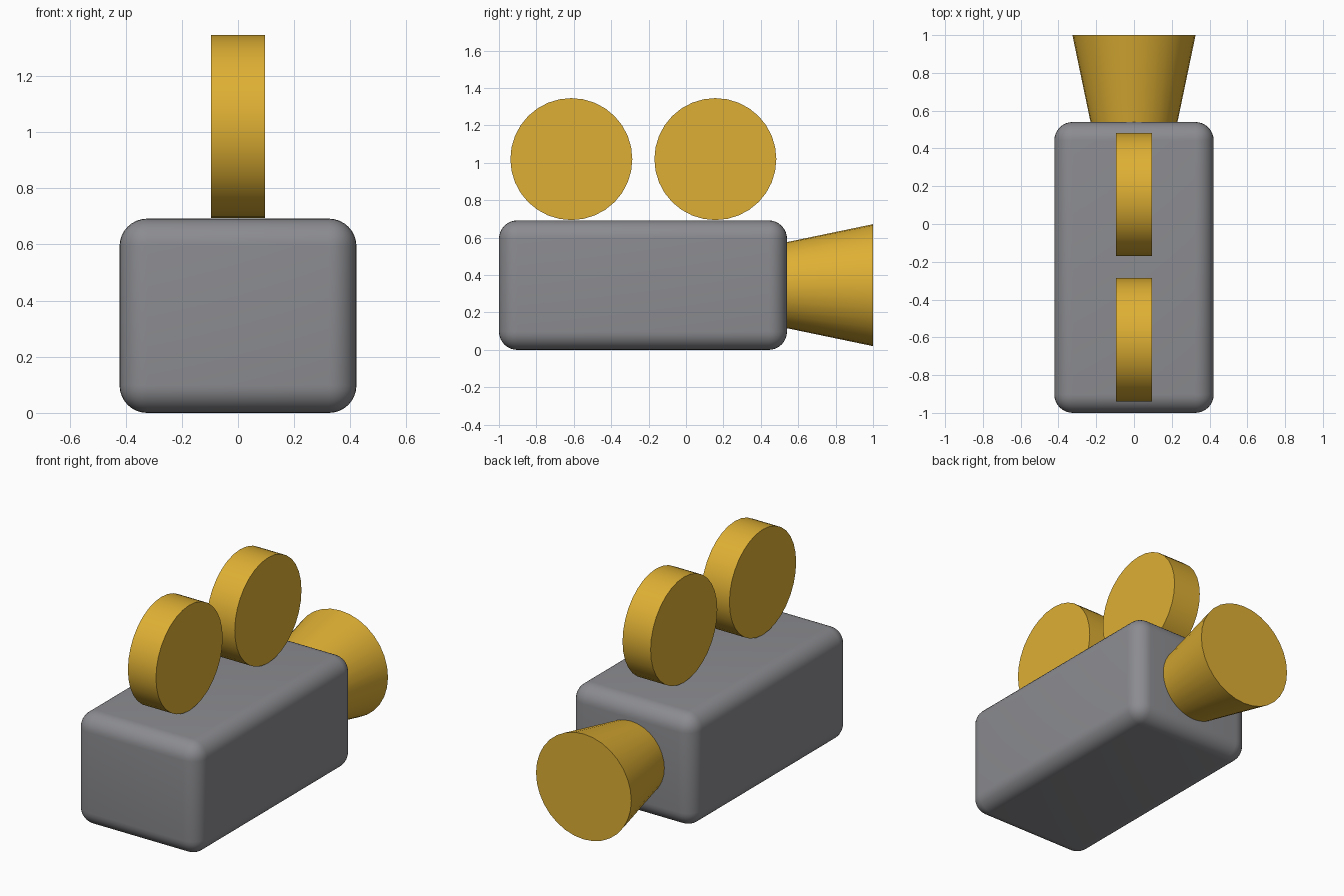
import bpy, math

if "Cube" in bpy.data.objects:
    bpy.data.objects.remove(bpy.data.objects["Cube"])


def material(name, color):
    m = bpy.data.materials.new(name)
    m.diffuse_color = (*color, 1)
    m.use_nodes = True
    m.node_tree.nodes["Principled BSDF"].inputs["Base Color"].default_value = m.diffuse_color
    return m


GREY = material("body grey", (0.26, 0.262, 0.28))
GOLD = material("golden yellow", (0.73, 0.43, 0.034))


def finish(name, mat, angle=40):
    ob = bpy.context.object
    ob.name = ob.data.name = name
    ob.data.materials.append(mat)
    bpy.ops.object.shade_smooth_by_angle(angle=math.radians(angle))
    return ob


# Rounded camera body
bpy.ops.mesh.primitive_cube_add(size=1, location=(0, -0.23, 0.346))
body = bpy.context.object
body.scale = (0.844, 1.54, 0.692)
bpy.ops.object.transform_apply(location=False, rotation=False, scale=True)
bevel = body.modifiers.new("rounded edges", 'BEVEL')
bevel.width = 0.098
bevel.segments = 8
bpy.ops.object.modifier_apply(modifier=bevel.name)
finish("camera_body", GREY)

# Two film reels standing on top
for name, y in (("rear_reel", -0.613), ("front_reel", 0.157)):
    bpy.ops.mesh.primitive_cylinder_add(
        vertices=32, radius=0.326, depth=0.192,
        location=(0, y, 1.02), rotation=(0, math.pi / 2, 0))
    finish(name, GOLD)

# Flared lens hood, narrow end just inside the body
bpy.ops.mesh.primitive_cone_add(
    vertices=32, radius1=0.326, radius2=0.226, depth=0.48,
    location=(0, 0.76, 0.346), rotation=(math.pi / 2, 0, 0))
finish("lens_hood", GOLD)
